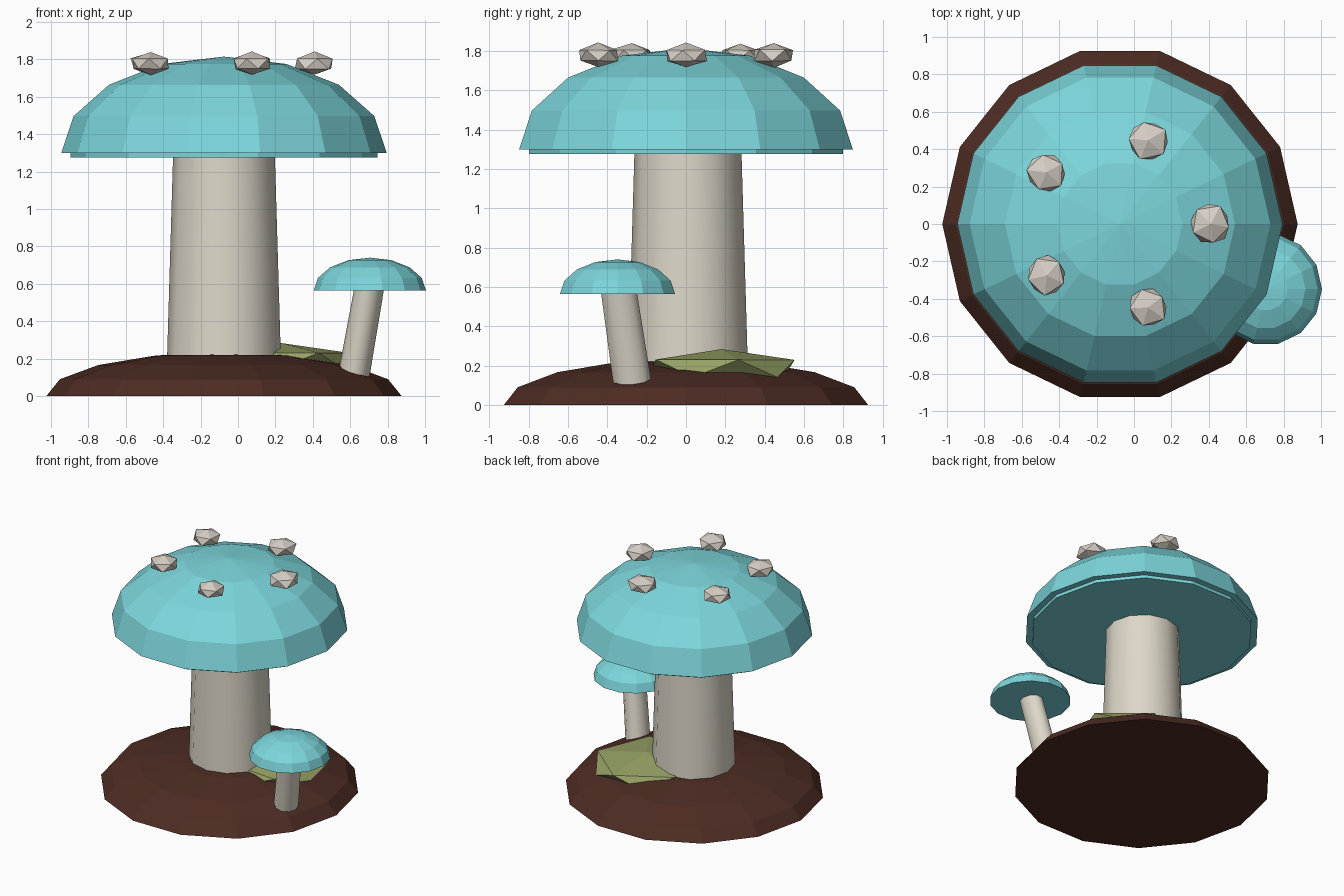
import bpy, bmesh, math, random
from mathutils import Vector, Matrix

random.seed(4)
old = bpy.data.objects.get("Cube")
if old:
    bpy.data.objects.remove(old, do_unlink=True)

SIDES = 14
CX = -0.075  # axis of the large mushroom


def material(name, rgb):
    m = bpy.data.materials.new(name)
    m.use_nodes = True
    m.diffuse_color = (*rgb, 1)
    m.node_tree.nodes["Principled BSDF"].inputs["Base Color"].default_value = (*rgb, 1)
    return m


TEAL = material("teal_cap", (0.2, 0.67, 0.71))
CREAM = material("cream_stem", (0.72, 0.68, 0.58))
STONE = material("pale_stone", (0.67, 0.62, 0.56))
SOIL = material("brown_soil", (0.075, 0.025, 0.017))
MOSS = material("moss_green", (0.31, 0.36, 0.13))


def finish(bm, name, mat, loc):
    bmesh.ops.recalc_face_normals(bm, faces=bm.faces)
    mesh = bpy.data.meshes.new(name)
    bm.to_mesh(mesh)
    bm.free()
    mesh.materials.append(mat)
    ob = bpy.data.objects.new(name, mesh)
    ob.location = loc
    bpy.context.collection.objects.link(ob)
    return ob


def dome(name, mat, loc, radius, height):
    """Closed half sphere with a flat underside."""
    bm = bmesh.new()
    bmesh.ops.create_uvsphere(bm, u_segments=SIDES, v_segments=8, radius=1)
    bmesh.ops.rotate(bm, verts=bm.verts, matrix=Matrix.Rotation(math.pi / 2, 3, "Z"))
    low = [v for v in bm.verts if v.co.z < -0.01]
    bmesh.ops.delete(bm, geom=low, context="VERTS")
    bmesh.ops.contextual_create(bm, geom=[e for e in bm.edges if e.is_boundary])
    bmesh.ops.scale(bm, verts=bm.verts, vec=(radius, radius, height))
    return finish(bm, name, mat, loc)


def column(name, mat, bottom, top, r_bottom, r_top, sides, stretch=1.0, smooth=True):
    """Tapered cylinder whose ends are shifted to lean it."""
    bottom, top = Vector(bottom), Vector(top)
    bm = bmesh.new()
    bmesh.ops.create_cone(bm, cap_ends=True, segments=sides, radius1=r_bottom,
                          radius2=r_top, depth=1)
    bmesh.ops.rotate(bm, verts=bm.verts, matrix=Matrix.Rotation(math.pi / 2, 3, "Z"))
    for v in bm.verts:
        end = top if v.co.z > 0 else bottom
        v.co = Vector((v.co.x, v.co.y * stretch, 0)) + end - bottom
    for f in bm.faces:
        f.smooth = smooth and len(f.verts) == 4
    return finish(bm, name, mat, bottom)


def rock(name, mat, loc, radius, half_height, turn, jitter):
    """Flattened, slightly uneven low-poly stone."""
    bm = bmesh.new()
    bmesh.ops.create_icosphere(bm, subdivisions=1, radius=1)
    for v in bm.verts:
        v.co *= 1 + random.uniform(-jitter, jitter)
    bmesh.ops.rotate(bm, verts=bm.verts, matrix=Matrix.Rotation(turn, 3, "Z"))
    bmesh.ops.scale(bm, verts=bm.verts, vec=(radius, radius, half_height))
    return finish(bm, name, mat, loc)


# Ground
dome("soil_mound", SOIL, (CX, 0, 0), 0.95, 0.235)
rock("moss_patch", MOSS, (0.23, 0.18, 0.185), 0.425, 0.1, math.radians(13), 0.03)

# Large mushroom
column("large_stem", CREAM, (CX, 0.01, 0.01), (CX, 0.01, 1.29), 0.31, 0.272, 12)
column("large_cap_underside", TEAL, (CX, 0, 1.275), (CX, 0, 1.31), 0.82, 0.82, SIDES, smooth=False)
dome("large_cap", TEAL, (CX, 0, 1.3), 0.87, 0.515)

# Ring of stones on the large cap
for i in range(5):
    a = i * math.tau / 5
    spot = (CX + 0.485 * math.cos(a), 0.47 * math.sin(a), 1.777)
    rock(f"cap_stone_{i + 1}", STONE, spot, 0.115, 0.062, random.uniform(0, math.tau), 0.08)

# Small leaning mushroom
column("small_stem", CREAM, (0.61, -0.265, 0.06), (0.702, -0.342, 0.58), 0.086, 0.08, 10, 1.2)
dome("small_cap", TEAL, (0.705, -0.348, 0.565), 0.3, 0.175)
